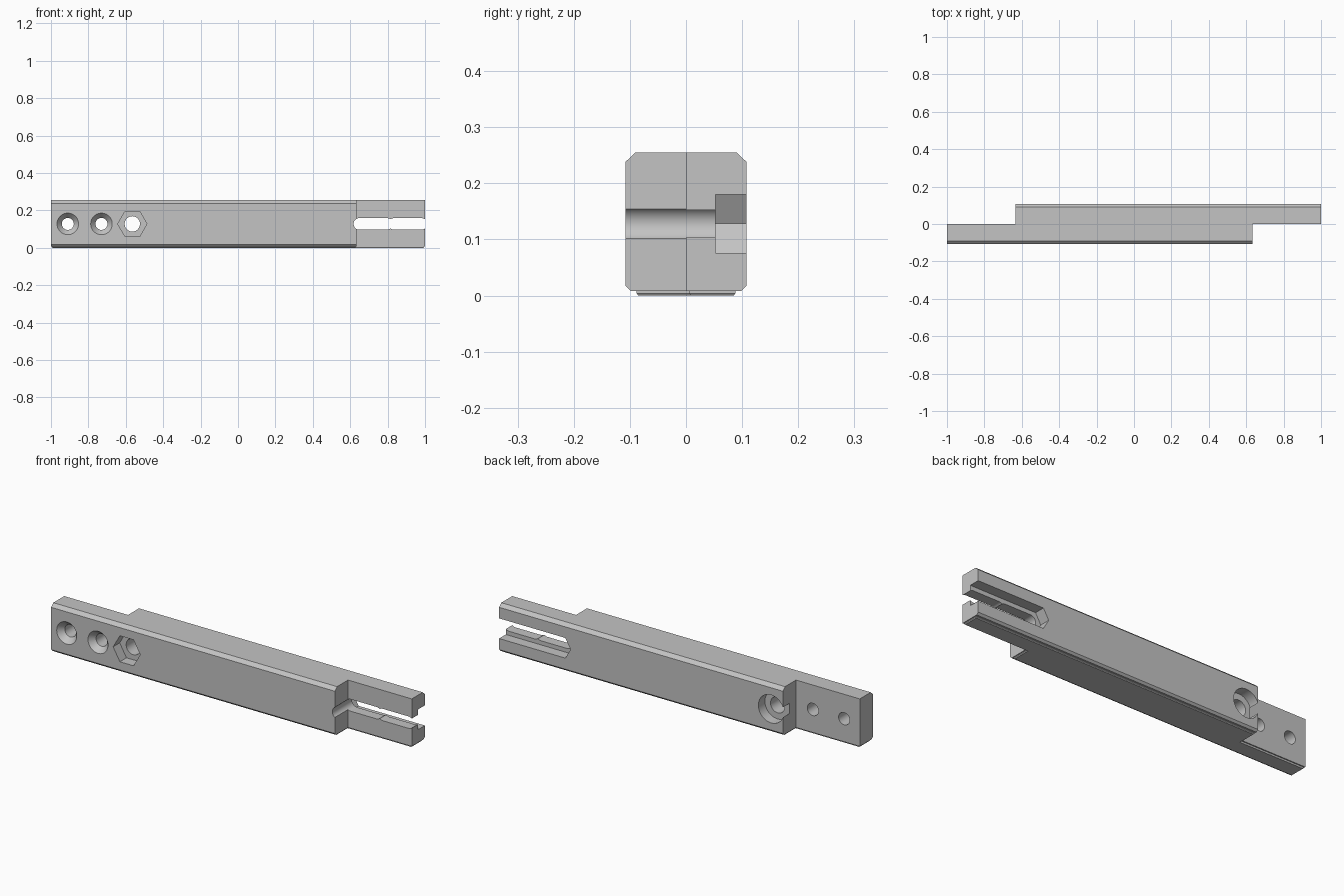
import bpy, bmesh
from math import cos, sin, pi, radians

old = bpy.data.objects.get("Cube")
if old:
    bpy.data.objects.remove(old, do_unlink=True)

grey = bpy.data.materials.new("light_grey")
grey.use_nodes = True
colour = (0.55, 0.55, 0.55, 1)
grey.diffuse_color = colour
grey.node_tree.nodes["Principled BSDF"].inputs["Base Color"].default_value = colour

W = 0.108          # half width in y
STEP = 0.633       # where the lap joints start
AXIS = 0.128       # height of the hole centres


def loft(name, rings):
    """Closed solid through equal-length rings of points."""
    bm = bmesh.new()
    loops = [[bm.verts.new(p) for p in ring] for ring in rings]
    n = len(loops[0])
    for a, b in zip(loops, loops[1:]):
        for i in range(n):
            j = (i + 1) % n
            bm.faces.new((a[i], a[j], b[j], b[i]))
    bm.faces.new(loops[0])
    bm.faces.new(loops[-1])
    bmesh.ops.recalc_face_normals(bm, faces=bm.faces)
    mesh = bpy.data.meshes.new(name)
    bm.to_mesh(mesh)
    bm.free()
    mesh.materials.append(grey)
    ob = bpy.data.objects.new(name, mesh)
    bpy.context.collection.objects.link(ob)
    return ob


def ring(x0, x1, r, y, n):
    """Circle or hexagon in xz at depth y, stretched from centre x0 to x1."""
    pts = []
    for i in range(n + 1):
        a = pi / 2 + pi * i / n
        pts.append((x0 + r * cos(a), y, AXIS + r * sin(a)))
    if x1 == x0:
        return pts[:-1] + [(2 * x0 - x, y, 2 * AXIS - z) for x, y, z in pts[:-1]]
    return pts + [(x0 + x1 - x, y, 2 * AXIS - z) for x, y, z in pts]


def hexagon(x0, x1, r, y):
    h = r * sin(pi / 3)
    xz = [(x0 - r, 0), (x0 - r / 2, h), (x1 + r / 2, h),
          (x1 + r, 0), (x1 + r / 2, -h), (x0 - r / 2, -h)]
    return [(x, y, AXIS + z) for x, z in xz]


def cut(cutter):
    mod = body.modifiers.new("cut", 'BOOLEAN')
    mod.operation = 'DIFFERENCE'
    mod.solver = 'EXACT'
    mod.object = cutter
    bpy.context.view_layer.objects.active = body
    bpy.ops.object.modifier_apply(modifier=mod.name)
    bpy.data.objects.remove(cutter, do_unlink=True)


def box(name, x0, x1, y0, y1):
    return loft(name, [[(x, y0, -1), (x, y1, -1), (x, y1, 1), (x, y0, 1)]
                       for x in (x0, x1)])


# Chamfered bar
half = [(0.098, 0.008), (W, 0.018), (W, 0.238), (0.09, 0.255)]
profile = half + [(-y, z) for y, z in reversed(half)]
body = loft("arm_body", [[(x, y, z) for y, z in profile] for x in (-1, 1)])

# Opposing lap notches
cut(box("back_notch", -1.2, -STEP, 0, 0.3))
cut(box("front_notch", STEP, 1.2, -0.3, 0))

# Countersunk screw holes in the thin front lap
for x in (-0.91, -0.73):
    cut(loft("screw_hole", [ring(x, x, r, y, 20) for r, y in
                            ((0.062, -W - 0.005), (0.032, -W + 0.03), (0.032, 0.05))]))

# Bolt hole with hexagonal pocket in front and round counterbore behind
BX = -0.565
cut(loft("bolt_hole", [ring(BX, BX, 0.041, y, 20) for y in (-0.2, 0.2)]))
cut(loft("nut_pocket", [hexagon(BX, BX, 0.078, y) for y in (-0.2, -0.054)]))
cut(loft("head_pocket", [ring(BX, BX, 0.073, y, 24) for y in (0.054, 0.2)]))

# Two overlapping adjustment slots and the pointed recess behind them
for x in (0.649, 0.834):
    cut(loft("slot", [ring(x, x + 0.147, 0.031, y, 20) for y in (-0.2, 0.2)]))
cut(loft("nut_track", [hexagon(0.649, 1.05, 0.0606, y) for y in (0.053, 0.2)]))


# Thin inset foot following the stepped footprint
def footprint(dx, dy, gap, z):
    edge = [(-1 + dx, -W + dy), (STEP - dx, -W + dy), (STEP - dx, gap)]
    pts = edge + [(1 - dx, gap)]
    return [(x, y, z) for x, y in pts] + [(-x, -y, z) for x, y in pts]


foot = loft("foot_plate", [footprint(0.008, 0.023, 0.008, 0),
                           footprint(0.005, 0.02, 0.006, 0.004),
                           footprint(0.005, 0.02, 0.006, 0.009)])

# Smooth hole walls, sharp edges elsewhere
bpy.ops.object.select_all(action='DESELECT')
body.select_set(True)
bpy.context.view_layer.objects.active = body
bpy.ops.object.shade_smooth_by_angle(angle=radians(25))
